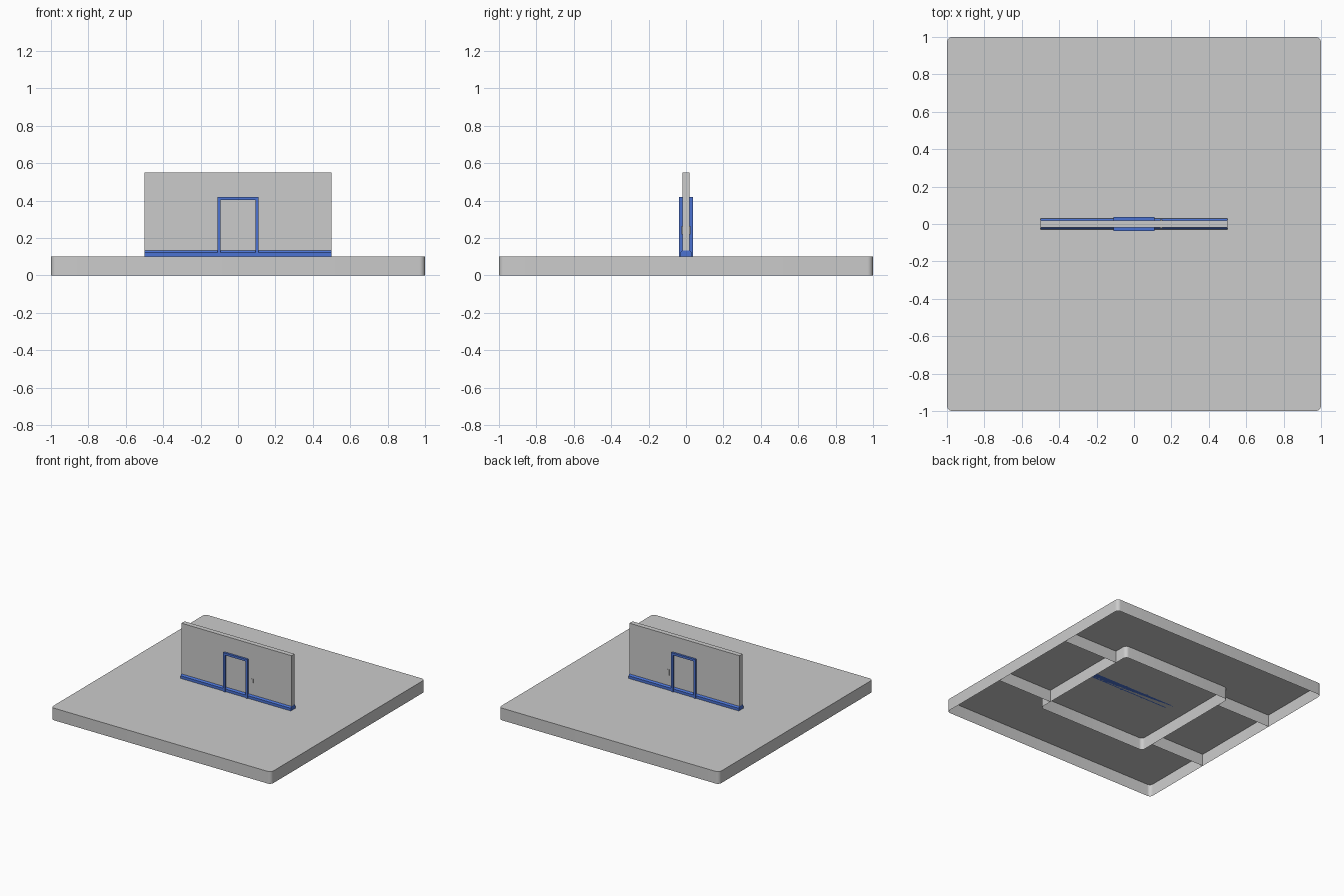
import bpy, bmesh, math

if "Cube" in bpy.data.objects:
    bpy.data.objects.remove(bpy.data.objects["Cube"])

blue = bpy.data.materials.new("blue_trim")
blue.diffuse_color = (0.07, 0.17, 0.65, 1)
blue.use_nodes = True
blue.node_tree.nodes["Principled BSDF"].inputs["Base Color"].default_value = blue.diffuse_color


def finish(bm, name, mat=None, smooth=False):
    me = bpy.data.meshes.new(name)
    bm.to_mesh(me)
    bm.free()
    ob = bpy.data.objects.new(name, me)
    bpy.context.collection.objects.link(ob)
    if mat:
        me.materials.append(mat)
    if smooth:
        bpy.ops.object.select_all(action='DESELECT')
        ob.select_set(True)
        bpy.context.view_layer.objects.active = ob
        bpy.ops.object.shade_smooth_by_angle()
    return ob


def rounded_square(half, r, steps=6):
    pts = []
    for k, (sx, sy) in enumerate([(1, 1), (-1, 1), (-1, -1), (1, -1)]):
        for i in range(steps + 1):
            a = math.pi / 2 * (k + i / steps)
            pts.append((sx * (half - r) + r * math.cos(a),
                        sy * (half - r) + r * math.sin(a)))
    return pts


def skirt(bm, pts, z0, z1, cap=False):
    """Thin closed wall around an outline, optionally closed on top."""
    lo = [bm.verts.new((x, y, z0)) for x, y in pts]
    hi = [bm.verts.new((x, y, z1)) for x, y in pts]
    for i in range(len(pts)):
        j = (i + 1) % len(pts)
        bm.faces.new((lo[i], lo[j], hi[j], hi[i]))
    if cap:
        bm.faces.new(hi)


def prism(name, profile, place, a, b, mat=None):
    """Extrude a closed profile from a to b; place maps (u, v, depth) to xyz."""
    bm = bmesh.new()
    ends = [[bm.verts.new(place(u, v, d)) for u, v in profile] for d in (a, b)]
    n = len(profile)
    for i in range(n):
        j = (i + 1) % n
        bm.faces.new((ends[0][i], ends[0][j], ends[1][j], ends[1][i]))
    bm.faces.new(ends[0])
    bm.faces.new(ends[1])
    bmesh.ops.recalc_face_normals(bm, faces=bm.faces)
    return finish(bm, name, mat)


def box(name, x0, x1, y0, y1, z0, z1, mat=None):
    return prism(name, [(x0, z0), (x1, z0), (x1, z1), (x0, z1)],
                 lambda u, v, d: (u, d, v), y0, y1, mat)


# Hollow floor tile, open underneath
bm = bmesh.new()
skirt(bm, rounded_square(1, 0.03), 0, 0.1, cap=True)
finish(bm, "floor_tile", smooth=True)

# Underside ring and four ribs running out to the tile edge
bm = bmesh.new()
skirt(bm, rounded_square(0.5, 0.03), 0, 0.0995)
for sx in (-1, 1):
    for y in (-0.385, 0.385):
        bm.faces.new([bm.verts.new(p) for p in (
            (sx * 0.5, y, 0), (sx * 0.999, y, 0),
            (sx * 0.999, y, 0.0995), (sx * 0.5, y, 0.0995))])
finish(bm, "underside_ribs", smooth=True)

# Wall panel
box("wall", -0.5, 0.5, -0.02, 0.02, 0.1, 0.55)

# Skirting board with a sloped top, on both sides of the wall
half = [(0.03, 0.1), (0.03, 0.122), (0.02, 0.134)]
prism("skirting_board", half + [(-y, z) for y, z in reversed(half)],
      lambda u, v, d: (d, u, v), -0.501, 0.501, blue)

# Door frame
outer = [(-0.11, 0.1), (-0.11, 0.42), (0.11, 0.42), (0.11, 0.1)]
inner = [(0.093, 0.1), (0.093, 0.402), (-0.093, 0.402), (-0.093, 0.1)]
prism("door_frame", outer + inner, lambda u, v, d: (u, d, v), -0.037, 0.037, blue)

# Small door control beside the frame, both sides
for s, side in ((-1, "front"), (1, "back")):
    y0, y1 = sorted((s * 0.019, s * 0.023))
    box(side + "_control_upper", 0.138, 0.153, y0, y1, 0.235, 0.265)
    box(side + "_control_lower", 0.138, 0.147, y0, y1, 0.218, 0.235)
